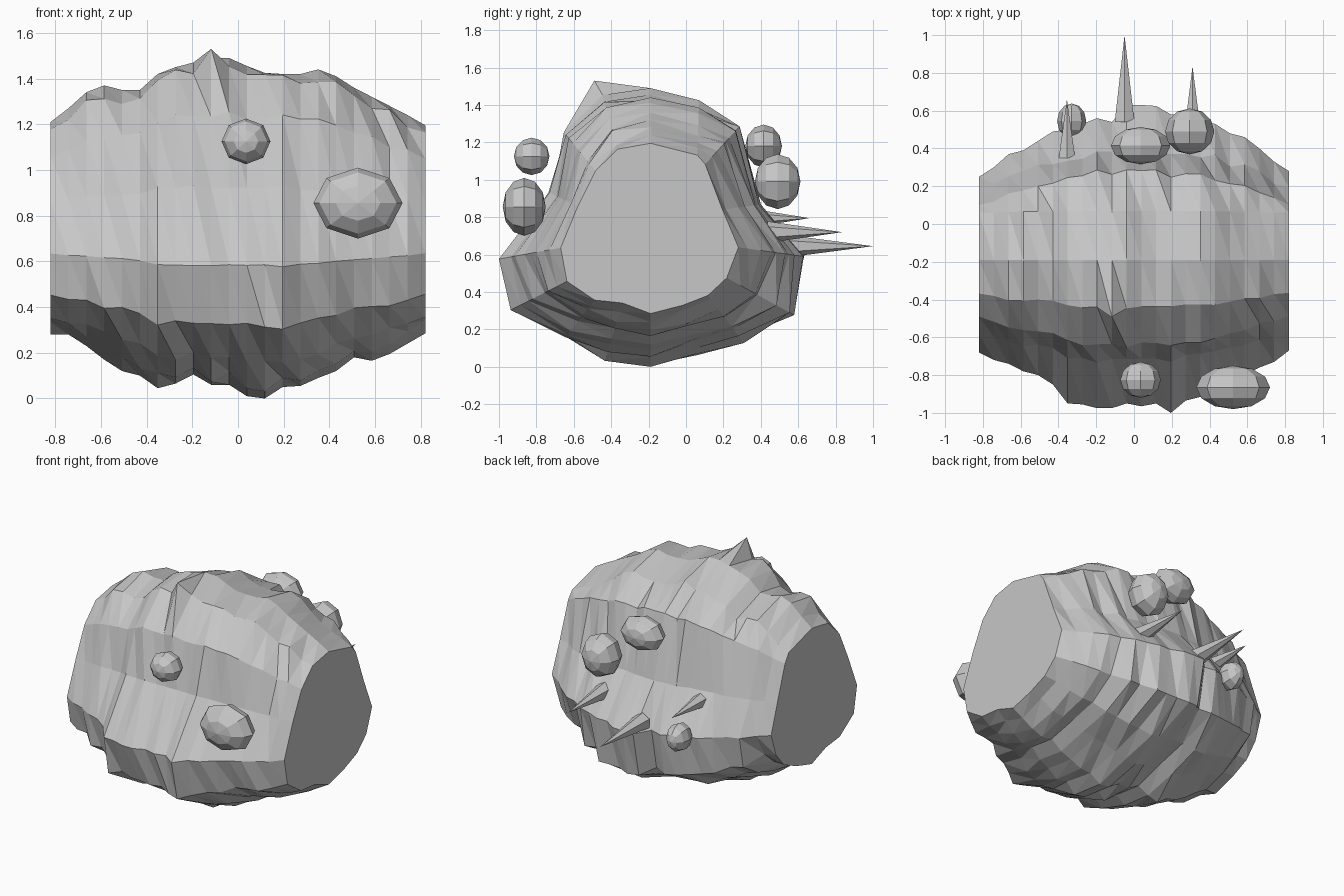
import bpy, bmesh, math, random
from mathutils import Matrix, Vector

if "Cube" in bpy.data.objects:
    bpy.data.objects.remove(bpy.data.objects["Cube"])

random.seed(4)
grey = bpy.data.materials.new("stone_grey")
grey.diffuse_color = (0.57, 0.57, 0.57, 1)
grey.use_nodes = True
grey.node_tree.nodes["Principled BSDF"].inputs["Base Color"].default_value = grey.diffuse_color


def finish(bm, name):
    bmesh.ops.recalc_face_normals(bm, faces=bm.faces)
    mesh = bpy.data.meshes.new(name)
    bm.to_mesh(mesh)
    bm.free()
    mesh.materials.append(grey)
    ob = bpy.data.objects.new(name, mesh)
    bpy.context.collection.objects.link(ob)
    return ob


# Cross-sections (y, z) at the flat ends and at the widest point, from the top round by the back
END = [(-.19, 1.195), (.06, 1.13), (.10, 1.08), (.19, .84), (.27, .64), (.21, .48),
       (.115, .385), (-.02, .33), (-.19, .285), (-.34, .34), (-.49, .355), (-.64, .455),
       (-.675, .635), (-.58, .86), (-.485, 1.05), (-.365, 1.165)]
MID = [(-.19, 1.49), (.07, 1.42), (.30, 1.30), (.42, .87), (.63, .59), (.59, .27),
       (.30, .14), (.06, .07), (-.19, 0), (-.43, .045), (-.65, .15), (-.925, .31),
       (-.98, .58), (-.73, .93), (-.65, 1.25), (-.45, 1.465)]

# Outline of the body along x: top z, back y, bottom z, front y
TOP = [1.21, 1.27, 1.34, 1.37, 1.35, 1.35, 1.42, 1.45, 1.47, 1.49, 1.49,
       1.455, 1.425, 1.42, 1.42, 1.44, 1.41, 1.36, 1.32, 1.28, 1.24, 1.195]
BACK = [.25, .30, .37, .39, .44, .49, .50, .53, .56, .54, .63,
        .63, .625, .58, .58, .55, .53, .48, .46, .40, .33, .28]
BOTTOM = [.28, .28, .23, .17, .12, .10, .045, .065, .105, .06, .06,
          .01, 0, .05, .055, .09, .12, .18, .165, .195, .24, .285]
FRONT = [-.68, -.72, -.74, -.78, -.80, -.85, -.95, -.955, -.975, -.975, -.95,
         -.965, -.95, -1.0, -.935, -.915, -.865, -.83, -.80, -.76, -.73, -.67]
RINGS, SPOKES, HALF = len(TOP), len(END), 0.82


def body():
    bm = bmesh.new()
    rings = []
    for i in range(RINGS):
        x = -HALF + 2 * HALF * i / (RINGS - 1)
        key = [(TOP[i] - 1.195) / .295, (BACK[i] - .27) / .36,
               (.285 - BOTTOM[i]) / .285, (-.675 - FRONT[i]) / .305]
        ring = []
        for s in range(SPOKES):
            q, f = s // 4, (s % 4) / 4
            t = key[q] * (1 - f) + key[(q + 1) % 4] * f
            if f and 0 < i < RINGS - 1:
                t += random.uniform(-.09, .07)
            p = Vector(END[s]).lerp(Vector(MID[s]), t)
            if i == 9 and s == 15:          # peak on the upper front edge
                p = Vector((-.49, 1.53))
            ring.append(bm.verts.new((x, p.x, max(p.y, 0))))
        rings.append(ring)
    # triangles with all diagonals slanting the same way
    for a, b in zip(rings, rings[1:]):
        for s in range(SPOKES):
            n = (s + 1) % SPOKES
            bm.faces.new((a[s], a[n], b[s]))
            bm.faces.new((a[n], b[n], b[s]))
    bm.faces.new(rings[0])
    bm.faces.new(rings[-1])
    finish(bm, "rock_body")


def lump(name, centre, radii):
    bm = bmesh.new()
    m = (Matrix.Translation(centre) @ Matrix.Diagonal((*radii, 1))
         @ Matrix.Rotation(math.pi / 2, 4, 'X'))
    bmesh.ops.create_uvsphere(bm, u_segments=8, v_segments=6, radius=1, matrix=m)
    finish(bm, name)


def spike(name, tip, length, radius):
    bm = bmesh.new()
    centre = Vector(tip) - Vector((0, length / 2, 0))
    m = Matrix.Translation(centre) @ Matrix.Rotation(-math.pi / 2, 4, 'X')
    bmesh.ops.create_cone(bm, cap_ends=True, segments=6, radius1=radius, radius2=0,
                          depth=length, matrix=m)
    finish(bm, name)


body()

# Round lumps on the front and back
lump("front_lump_small", (.035, -.825, 1.125), (.107, .095, .10))
lump("front_lump_large", (.525, -.865, .855), (.195, .115, .155))
lump("back_lump_upper", (.035, .415, 1.18), (.157, .098, .115))
lump("back_lump_side", (.295, .49, .99), (.13, .122, .147))
lump("back_lump_lower", (-.33, .545, .615), (.077, .093, .095))

# Spikes pointing out of the back
spike("back_spike_long", (-.05, 1.0, .645), .46, .06)
spike("back_spike_middle", (.31, .835, .72), .40, .058)
spike("back_spike_short", (-.355, .66, .795), .31, .05)
